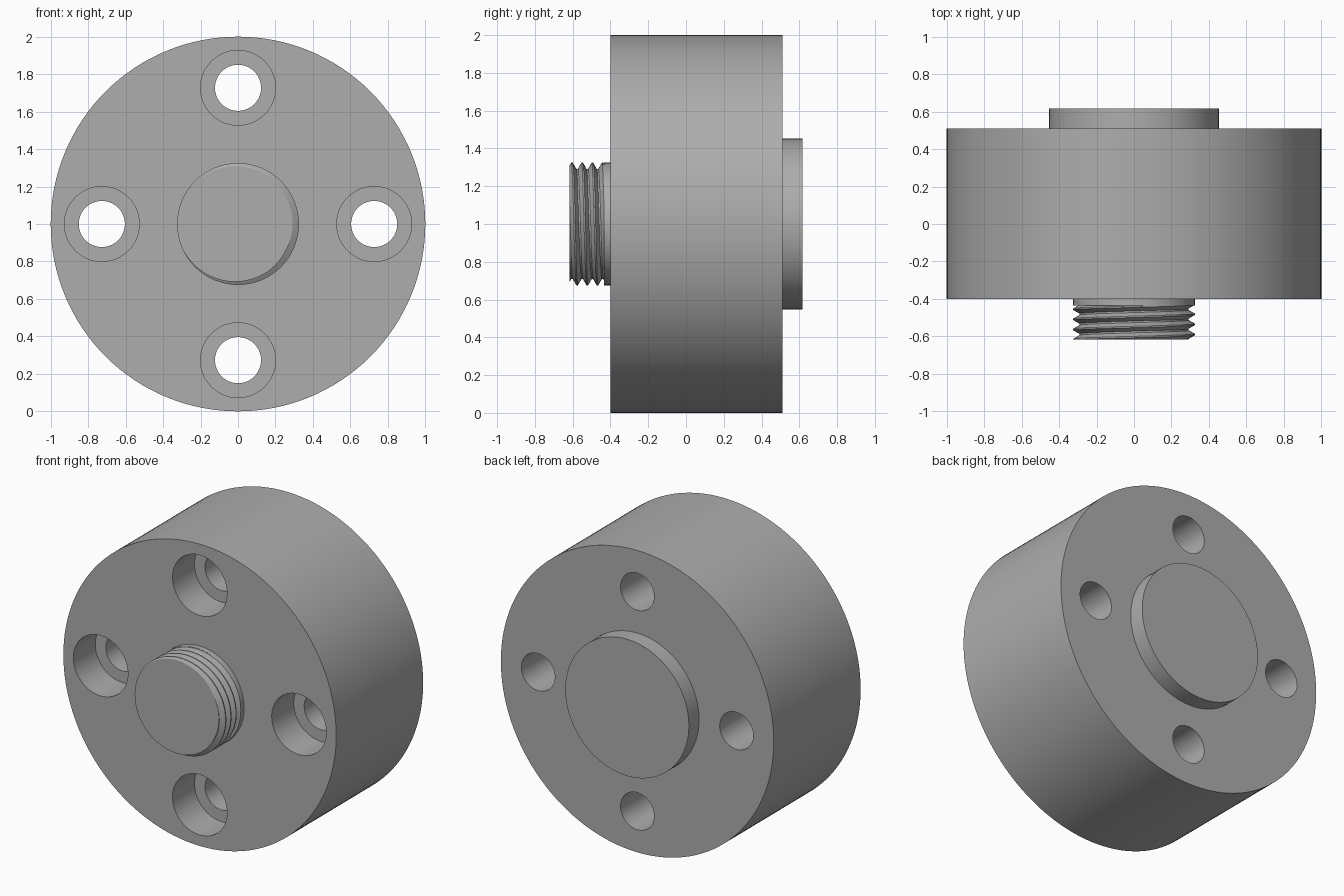
import bpy, bmesh
from math import sin, cos, pi, radians
from mathutils import Vector

cube = bpy.data.objects.get("Cube")
if cube:
    bpy.data.objects.remove(cube, do_unlink=True)

grey = bpy.data.materials.new("machined_grey")
grey.use_nodes = True
colour = (0.42, 0.42, 0.42, 1)
grey.diffuse_color = colour
grey.node_tree.nodes["Principled BSDF"].inputs["Base Color"].default_value = colour

AXIS_Z = 1.0
FRONT, BACK = -0.4, 0.51
FRONT_TIP, BACK_TIP = -0.617, 0.617


def lathe(bm, profile, x=0, z=AXIS_Z, segments=96):
    """Revolve (radius, y) points about a line along y and cap both ends."""
    rings = []
    for r, y in profile:
        angles = [2 * pi * i / segments for i in range(segments)]
        rings.append([bm.verts.new((x + r * cos(a), y, z + r * sin(a))) for a in angles])
    for a, b in zip(rings, rings[1:]):
        for i in range(segments):
            j = (i + 1) % segments
            bm.faces.new((a[i], a[j], b[j], b[i]))
    bm.faces.new(rings[0])
    bm.faces.new(rings[-1])


def finish(name, bm):
    bmesh.ops.recalc_face_normals(bm, faces=bm.faces)
    mesh = bpy.data.meshes.new(name)
    bm.to_mesh(mesh)
    bm.free()
    mesh.materials.append(grey)
    obj = bpy.data.objects.new(name, mesh)
    bpy.context.collection.objects.link(obj)
    return obj


def smooth(obj):
    bpy.ops.object.select_all(action='DESELECT')
    obj.select_set(True)
    bpy.context.view_layer.objects.active = obj
    bpy.ops.object.shade_smooth_by_angle(angle=radians(25))


# Main disc
bm = bmesh.new()
lathe(bm, [(1, FRONT), (1, BACK)], segments=128)
disc = finish("disc_body", bm)

# Four counterbored bolt holes
bm = bmesh.new()
seat = FRONT + 0.23
for k in range(4):
    a = k * pi / 2
    lathe(bm, [(0.2, FRONT - 0.1), (0.2, seat), (0.123, seat), (0.123, BACK + 0.1)],
          x=0.727 * cos(a), z=AXIS_Z + 0.727 * sin(a), segments=64)
cutter = finish("bolt_hole_cutter", bm)
cutter.hide_render = True
cut = disc.modifiers.new("bolt_holes", 'BOOLEAN')
cut.operation = 'DIFFERENCE'
cut.solver = 'EXACT'
cut.object = cutter
bpy.context.view_layer.objects.active = disc
bpy.ops.object.modifier_apply(modifier=cut.name)
bpy.data.objects.remove(cutter, do_unlink=True)
smooth(disc)

# Raised round boss on the back
bm = bmesh.new()
lathe(bm, [(0.453, BACK), (0.453, BACK_TIP)])
smooth(finish("back_boss", bm))

# Plain collar at the root of the stud
STUD_R, ROOT_R, PITCH = 0.325, 0.292, 0.054
COLLAR = -0.435
bm = bmesh.new()
lathe(bm, [(STUD_R, COLLAR), (STUD_R, FRONT)])
smooth(finish("stud_collar", bm))

# Helical thread: each column climbs along the axis and joins one pitch further on
bm = bmesh.new()
tooth = [(-0.07, STUD_R), (0.07, STUD_R), (0.42, ROOT_R), (0.58, ROOT_R)]
N, TURNS, P = 96, 8, len(tooth)
columns = []
for i in range(N):
    a = pi - 2 * pi * i / N
    column = []
    for turn in range(TURNS):
        for t, r in tooth:
            y = FRONT_TIP + PITCH * (turn - 2 + t + i / N)
            column.append(bm.verts.new((r * cos(a), y, AXIS_Z + r * sin(a))))
    columns.append(column)
for i in range(N):
    here, there = columns[i], columns[(i + 1) % N]
    shift = P if i == N - 1 else 0
    for j in range(TURNS * P - 1 - shift):
        bm.faces.new((here[j], here[j + 1], there[j + 1 + shift], there[j + shift]))

# Trim the thread square at both ends and close them
for y, direction in ((FRONT_TIP, -1), (COLLAR + 0.005, 1)):
    geom = bm.verts[:] + bm.edges[:] + bm.faces[:]
    bmesh.ops.bisect_plane(bm, geom=geom, dist=1e-6, plane_co=Vector((0, y, 0)),
                           plane_no=Vector((0, direction, 0)), clear_outer=True)
    rim = [e for e in bm.edges if e.is_boundary
           and all(abs(v.co.y - y) < 1e-4 for v in e.verts)]
    bmesh.ops.contextual_create(bm, geom=rim)
smooth(finish("threaded_stud", bm))
